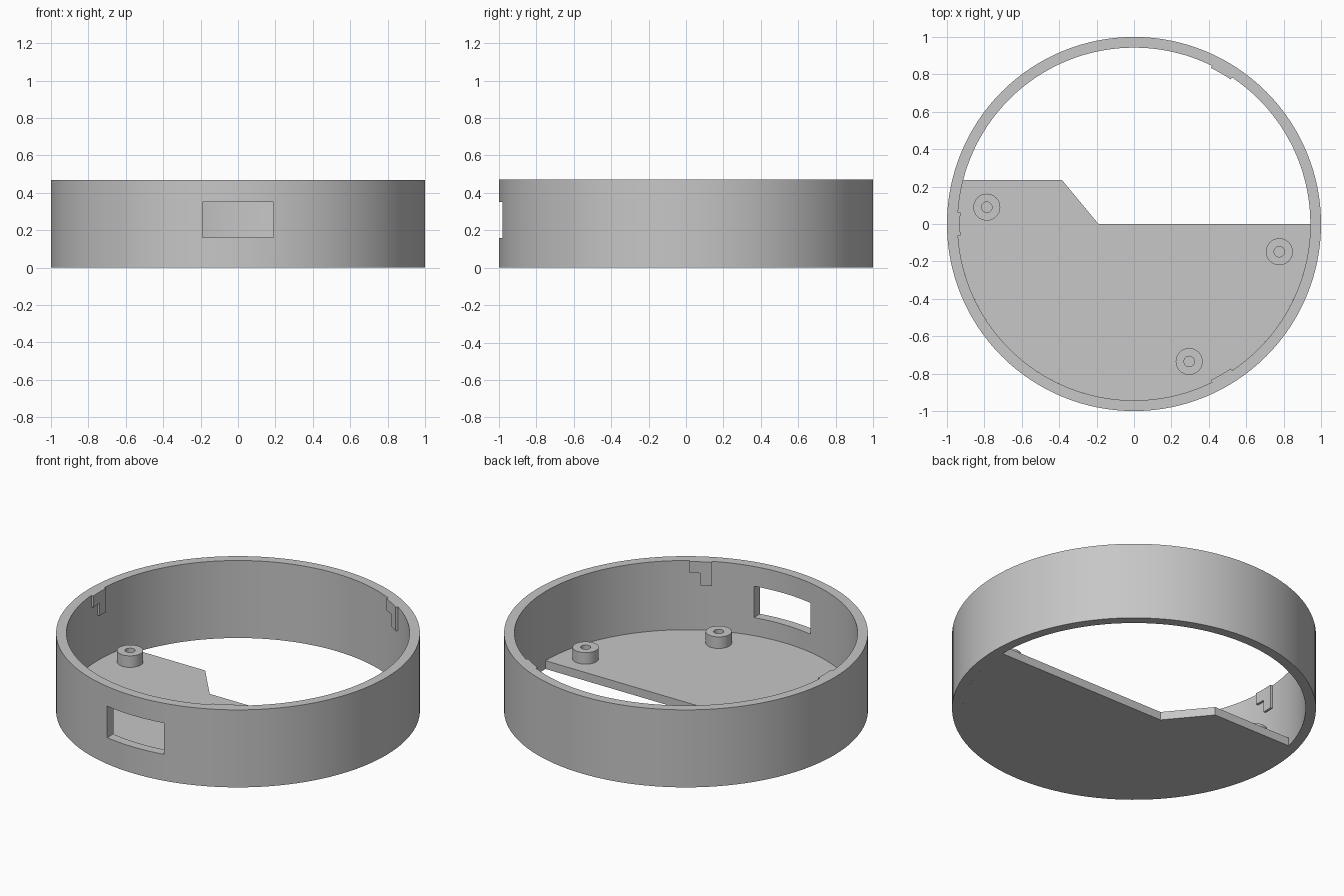
import bpy, bmesh, math
from math import cos, sin, pi, radians

if "Cube" in bpy.data.objects:
    bpy.data.objects.remove(bpy.data.objects["Cube"])

R_OUT, R_IN, HEIGHT, FLOOR = 1.0, 0.943, 0.47, 0.05
SEG = 128

grey = bpy.data.materials.new("plain grey")
grey.diffuse_color = (0.57, 0.57, 0.57, 1)
grey.use_nodes = True
grey.node_tree.nodes["Principled BSDF"].inputs["Base Color"].default_value = grey.diffuse_color


def finish(name, bm, loc=(0, 0, 0)):
    bmesh.ops.recalc_face_normals(bm, faces=bm.faces)
    mesh = bpy.data.meshes.new(name)
    bm.to_mesh(mesh)
    bm.free()
    mesh.materials.append(grey)
    ob = bpy.data.objects.new(name, mesh)
    ob.location = loc
    bpy.context.collection.objects.link(ob)
    return ob


def smooth(ob):
    bpy.ops.object.select_all(action='DESELECT')
    ob.select_set(True)
    bpy.context.view_layer.objects.active = ob
    bpy.ops.object.shade_smooth_by_angle(angle=radians(30))


def prism(name, outline, z0, z1):
    """Extrude a flat outline from z0 up to z1."""
    bm = bmesh.new()
    face = bm.faces.new([bm.verts.new((x, y, z0)) for x, y in outline])
    ext = bmesh.ops.extrude_face_region(bm, geom=[face])
    top = [v for v in ext["geom"] if isinstance(v, bmesh.types.BMVert)]
    bmesh.ops.translate(bm, verts=top, vec=(0, 0, z1 - z0))
    return finish(name, bm)


def lathe(name, profile, seg, loc=(0, 0, 0)):
    """Spin a closed (radius, z) profile around the z axis."""
    bm = bmesh.new()
    rings = [[bm.verts.new((r * cos(2 * pi * i / seg), r * sin(2 * pi * i / seg), z))
              for r, z in profile] for i in range(seg)]
    n = len(profile)
    for i in range(seg):
        a, b = rings[i], rings[(i + 1) % seg]
        for j in range(n):
            k = (j + 1) % n
            bm.faces.new((a[j], b[j], b[k], a[k]))
    return finish(name, bm, loc)


def arc(r, a0, a1, n):
    return [(r * cos(a0 + (a1 - a0) * i / n), r * sin(a0 + (a1 - a0) * i / n))
            for i in range(n + 1)]


# Round wall with a rectangular port cut through the front
wall = lathe("wall", [(R_IN, 0), (R_OUT, 0), (R_OUT, HEIGHT), (R_IN, HEIGHT)], SEG)
cutter = prism("port_cutter", [(-0.19, -1.2), (0.19, -1.2), (0.19, -0.7), (-0.19, -0.7)],
               0.16, 0.35)
cutter.hide_render = True
cut = wall.modifiers.new("port", 'BOOLEAN')
cut.operation, cut.solver, cut.object = 'DIFFERENCE', 'EXACT', cutter
bpy.context.view_layer.objects.active = wall
bpy.ops.object.modifier_apply(modifier="port")
bpy.data.objects.remove(cutter)
smooth(wall)

# Partial floor with a stepped straight edge
STEP = 0.235
floor_outline = arc(R_IN, pi - math.asin(STEP / R_IN), 2 * pi, 72)
floor_outline += [(-0.19, 0), (-0.385, STEP)]
smooth(prism("floor", floor_outline, 0, FLOOR))

# Screw posts with blind holes
for i, (x, y) in enumerate([(-0.787, 0.09), (0.777, -0.148), (0.295, -0.735)]):
    smooth(lathe(f"screw_post_{i + 1}",
                 [(0.028, FLOOR), (0.072, FLOOR), (0.072, 0.12), (0.028, 0.12)],
                 32, (x, y, 0)))

# Three L-shaped locking tabs on the inside of the wall
HALF = 0.066
for i, deg in enumerate((60, 180, 300)):
    a = radians(deg)
    for part, t0, t1, z0 in (("leg", -HALF, 0, 0.325), ("arm", 0, HALF, 0.40)):
        outline = arc(R_IN + 0.002, a + t0, a + t1, 4) + arc(0.93, a + t1, a + t0, 4)
        prism(f"lock_tab_{part}_{i + 1}", outline, z0, HEIGHT)
